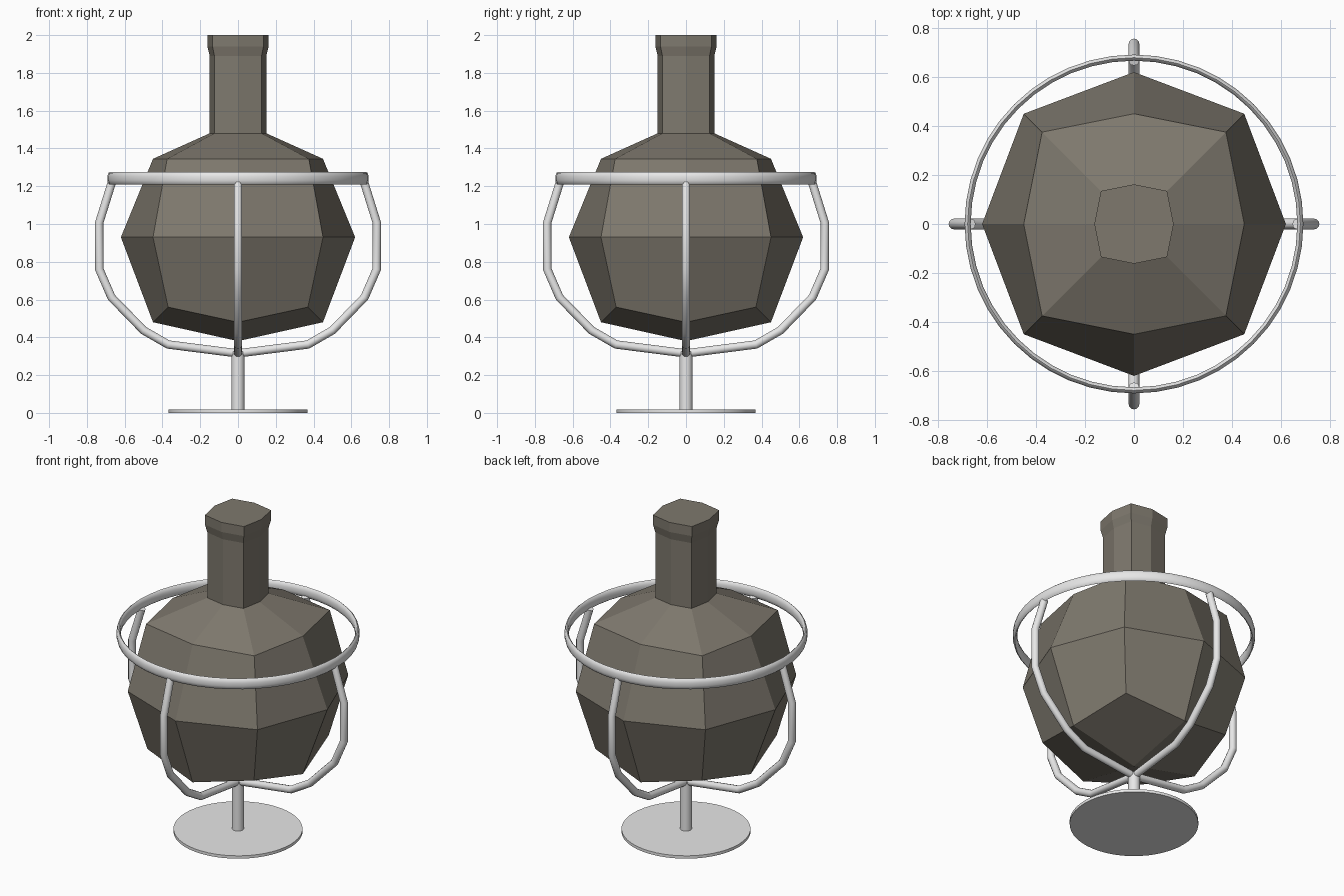
import bpy, bmesh, math
from mathutils import Matrix

cube = bpy.data.objects.get("Cube")
if cube:
    bpy.data.objects.remove(cube)


def material(name, rgb):
    m = bpy.data.materials.new(name)
    m.use_nodes = True
    color = (*rgb, 1)
    m.diffuse_color = color
    m.node_tree.nodes["Principled BSDF"].inputs["Base Color"].default_value = color
    return m


bottle_brown = material("dark brown grey", (0.21, 0.19, 0.155))
metal = material("light grey metal", (0.8, 0.8, 0.8))


def finish(name, bm, mat, smooth=True):
    bmesh.ops.recalc_face_normals(bm, faces=bm.faces)
    mesh = bpy.data.meshes.new(name)
    bm.to_mesh(mesh)
    bm.free()
    mesh.materials.append(mat)
    ob = bpy.data.objects.new(name, mesh)
    bpy.context.collection.objects.link(ob)
    if smooth:
        bpy.ops.object.select_all(action='DESELECT')
        ob.select_set(True)
        bpy.context.view_layer.objects.active = ob
        bpy.ops.object.shade_smooth_by_angle(angle=math.radians(50))
    return ob


def bridge(bm, a, b):
    n = len(a)
    for i in range(n):
        j = (i + 1) % n
        bm.faces.new((a[i], a[j], b[j], b[i]))


# Bottle: eight-sided rings; each has an axis point and a diagonal point (offset, z)
bm = bmesh.new()
levels = [((0.45, 0.48), (0.37, 0.56)),
          ((0.62, 0.93), (0.45, 0.93)),
          ((0.45, 1.345), (0.375, 1.345)),
          ((0.15, 1.48), (0.125, 1.48)),
          ((0.15, 1.89), (0.125, 1.89)),
          ((0.162, 1.94), (0.135, 1.94)),
          ((0.162, 2.0), (0.135, 2.0))]
rings = []
for axis, diag in levels:
    ring = []
    for i in range(8):
        a = i * math.pi / 4
        r, z = (diag[0] * math.sqrt(2), diag[1]) if i % 2 else axis
        ring.append(bm.verts.new((r * math.cos(a), r * math.sin(a), z)))
    rings.append(ring)
for lower, upper in zip(rings, rings[1:]):
    bridge(bm, lower, upper)
bm.faces.new(rings[-1])
# Pointed underside made of four quads
tip = bm.verts.new((0, 0, 0.38))
low = rings[0]
for i in range(0, 8, 2):
    bm.faces.new((tip, low[i], low[i + 1], low[(i + 2) % 8]))
finish("bottle", bm, bottle_brown, smooth=False)


# Holder ring: flattened tube swept around the bottle
bm = bmesh.new()
sweep, sides = 48, 10
sections = []
for i in range(sweep):
    a = math.tau * i / sweep
    section = []
    for j in range(sides):
        t = math.tau * (j + 0.5) / sides
        r = 0.679 + 0.013 * math.cos(t)
        section.append(bm.verts.new((r * math.cos(a), r * math.sin(a),
                                     1.242 + 0.034 * math.sin(t))))
    sections.append(section)
for i in range(sweep):
    bridge(bm, sections[i], sections[(i + 1) % sweep])
finish("holder_ring", bm, metal)


# Four bent support arms, each a tube with mitred joints
path = [(0.0, 0.315), (0.37, 0.362), (0.5, 0.437), (0.67, 0.612),
        (0.735, 0.762), (0.735, 1.006), (0.668, 1.22)]


def arm(name, angle, radius=0.022, sides=12):
    bm = bmesh.new()
    tubes = []
    for k, (x, z) in enumerate(path):
        dirs = []
        for p, q in ((k - 1, k), (k, k + 1)):
            if p >= 0 and q < len(path):
                dirs.append(math.atan2(path[q][1] - path[p][1], path[q][0] - path[p][0]))
        d = sum(dirs) / len(dirs)
        mitre = 1 / math.cos((dirs[-1] - dirs[0]) / 2)
        tube = []
        for j in range(sides):
            t = math.tau * j / sides
            u = radius * mitre * math.cos(t)
            tube.append(bm.verts.new((x - u * math.sin(d), radius * math.sin(t),
                                      z + u * math.cos(d))))
        tubes.append(tube)
    for a, b in zip(tubes, tubes[1:]):
        bridge(bm, a, b)
    bm.faces.new(tubes[0])
    bm.faces.new(tubes[-1])
    bm.transform(Matrix.Rotation(angle, 4, 'Z'))
    finish(name, bm, metal)


for i, side in enumerate(("left", "back", "right", "front")):
    arm(side + "_arm", i * math.pi / 2)


# Stem and foot
def cylinder(name, radius, z0, z1, sides):
    bm = bmesh.new()
    bmesh.ops.create_cone(bm, cap_ends=True, segments=sides, radius1=radius,
                          radius2=radius, depth=z1 - z0)
    bm.transform(Matrix.Translation((0, 0, (z0 + z1) / 2)))
    finish(name, bm, metal)


cylinder("stem", 0.034, 0.01, 0.325, 24)
cylinder("foot_disc", 0.367, 0.0, 0.018, 48)
